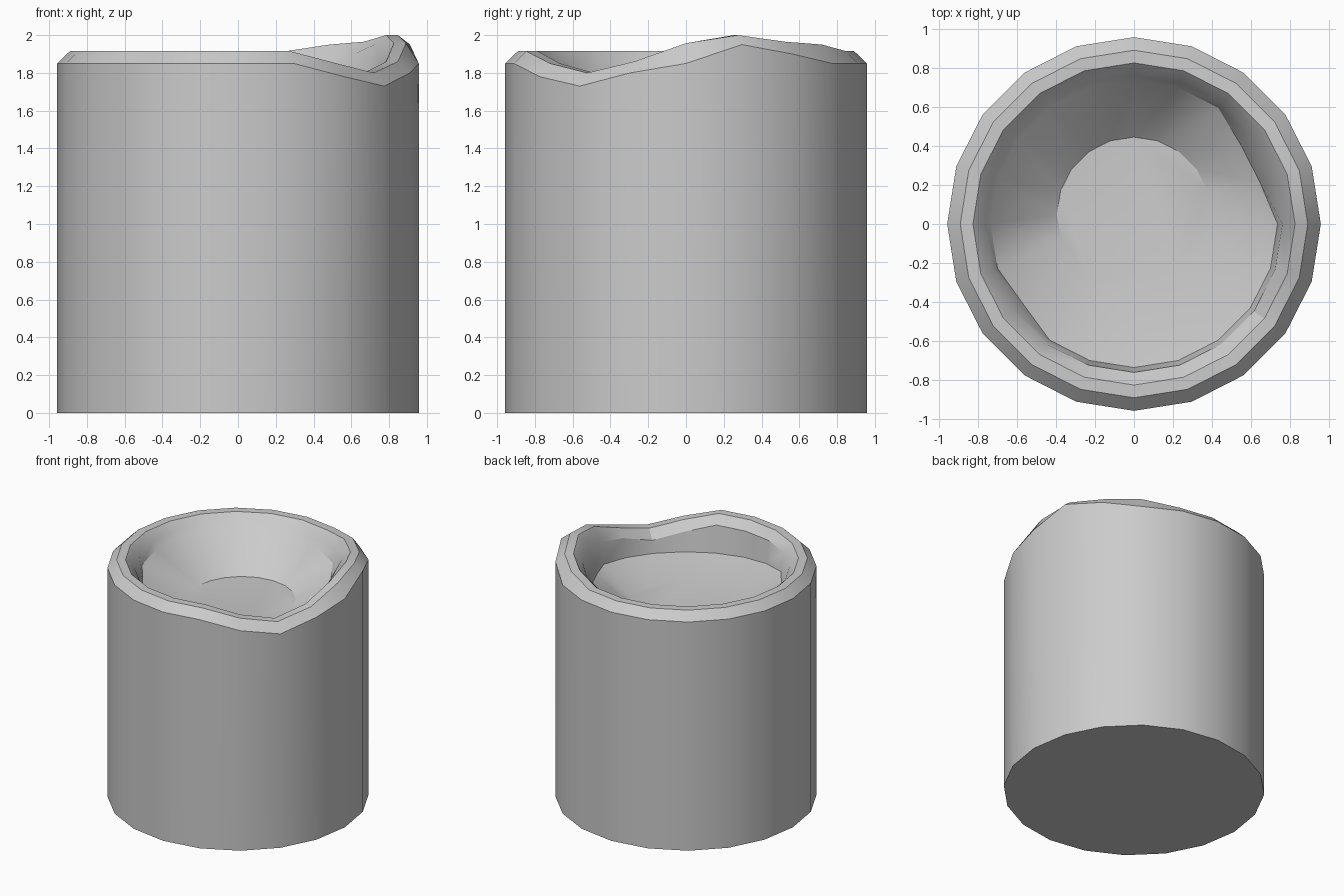
import bpy, bmesh
from math import cos, sin, radians

if "Cube" in bpy.data.objects:
    bpy.data.objects.remove(bpy.data.objects["Cube"])

N = 20
STEP = 18
# shoulder and crest heights where the melted rim departs from level (degrees: z)
SHOULDER = {-54: 1.78, -36: 1.73, -18: 1.80, 18: 1.95, 36: 1.90}
CREST = {-54: 1.85, -36: 1.80, -18: 1.86, 0: 1.957, 18: 2.0, 36: 1.965, 54: 1.95}
# uneven radius where the pool meets the wall
POOL = {18: 0.68, 36: 0.68, -144: 0.70}

angles = [-180 + STEP * i for i in range(N)]
bm = bmesh.new()


def ring(radius, height, cy=0.0):
    """One closed loop; radius and height are functions of the angle."""
    return [bm.verts.new((radius(a) * cos(radians(a)),
                          radius(a) * sin(radians(a)) + cy,
                          height(a))) for a in angles]


def flat(v):
    return lambda a: v


def shoulder(a):
    return SHOULDER.get(a, 1.85)


def crest(a):
    return CREST.get(a, 1.915)


# outer wall, bevelled rim, inner wall and sloped pool
loops = [
    ring(flat(0.957), flat(0.0)),
    ring(flat(0.957), shoulder),
    ring(flat(0.89), crest),
    ring(flat(0.825), crest),
    ring(flat(0.76), shoulder),
    ring(lambda a: POOL.get(a, 0.735),
         lambda a: min(1.735 + 0.105 * cos(radians(a - 125)), shoulder(a) - 0.02)),
    ring(flat(0.395), flat(1.57), 0.05),
]
for low, high in zip(loops, loops[1:]):
    for i in range(N):
        j = (i + 1) % N
        bm.faces.new((low[i], low[j], high[j], high[i]))

# base and pool floor
bm.faces.new(list(reversed(loops[0])))
bm.faces.new(loops[-1])
bmesh.ops.recalc_face_normals(bm, faces=bm.faces[:])

mesh = bpy.data.meshes.new("candle_body")
bm.to_mesh(mesh)
bm.free()
body = bpy.data.objects.new("candle_body", mesh)
bpy.context.collection.objects.link(body)
bpy.context.view_layer.objects.active = body
body.select_set(True)
bpy.ops.object.shade_smooth_by_angle(angle=radians(30))
